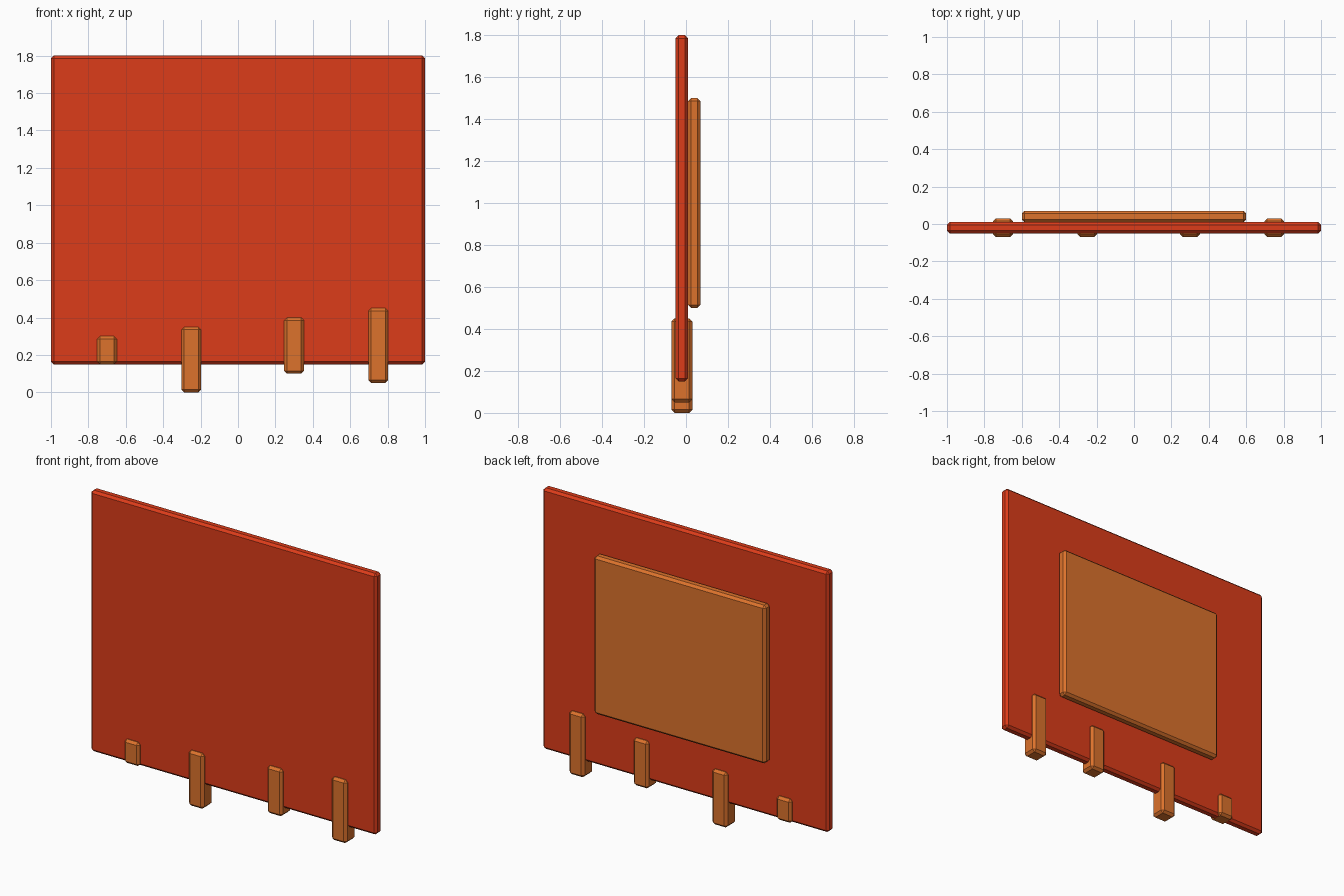
import bpy

if "Cube" in bpy.data.objects:
    bpy.data.objects.remove(bpy.data.objects["Cube"])


def material(name, color):
    m = bpy.data.materials.new(name)
    m.diffuse_color = color
    m.use_nodes = True
    m.node_tree.nodes["Principled BSDF"].inputs["Base Color"].default_value = m.diffuse_color
    return m


red = material("red", (0.72, 0.045, 0.01, 1))
orange = material("orange", (0.72, 0.17, 0.025, 1))


def box(name, x, y, z, mat, chamfer=0.015):
    """Chamfered box from (min, max) ranges."""
    bpy.ops.mesh.primitive_cube_add(size=1, location=[(a + b) / 2 for a, b in (x, y, z)])
    ob = bpy.context.object
    ob.name = name
    ob.scale = [b - a for a, b in (x, y, z)]
    bpy.ops.object.transform_apply(location=False, rotation=False, scale=True)
    bevel = ob.modifiers.new("chamfer", 'BEVEL')
    bevel.width = chamfer
    bevel.segments = 1
    ob.data.materials.append(mat)
    return ob


# Main upright panel
box("main_panel", (-1, 1), (-0.05, 0.01), (0.15, 1.8), red)

# Smaller plate on the back
box("back_plate", (-0.6, 0.6), (0.01, 0.07), (0.5, 1.5), orange)

# Strips straddling the lower edge: centre x, bottom, top
strips = [(-0.7, 0.15, 0.3), (-0.25, 0, 0.35), (0.3, 0.1, 0.4), (0.75, 0.05, 0.45)]
for i, (x, bottom, top) in enumerate(strips, 1):
    box(f"edge_strip_{i}", (x - 0.053, x + 0.053), (-0.07, 0.03), (bottom, top), orange)
